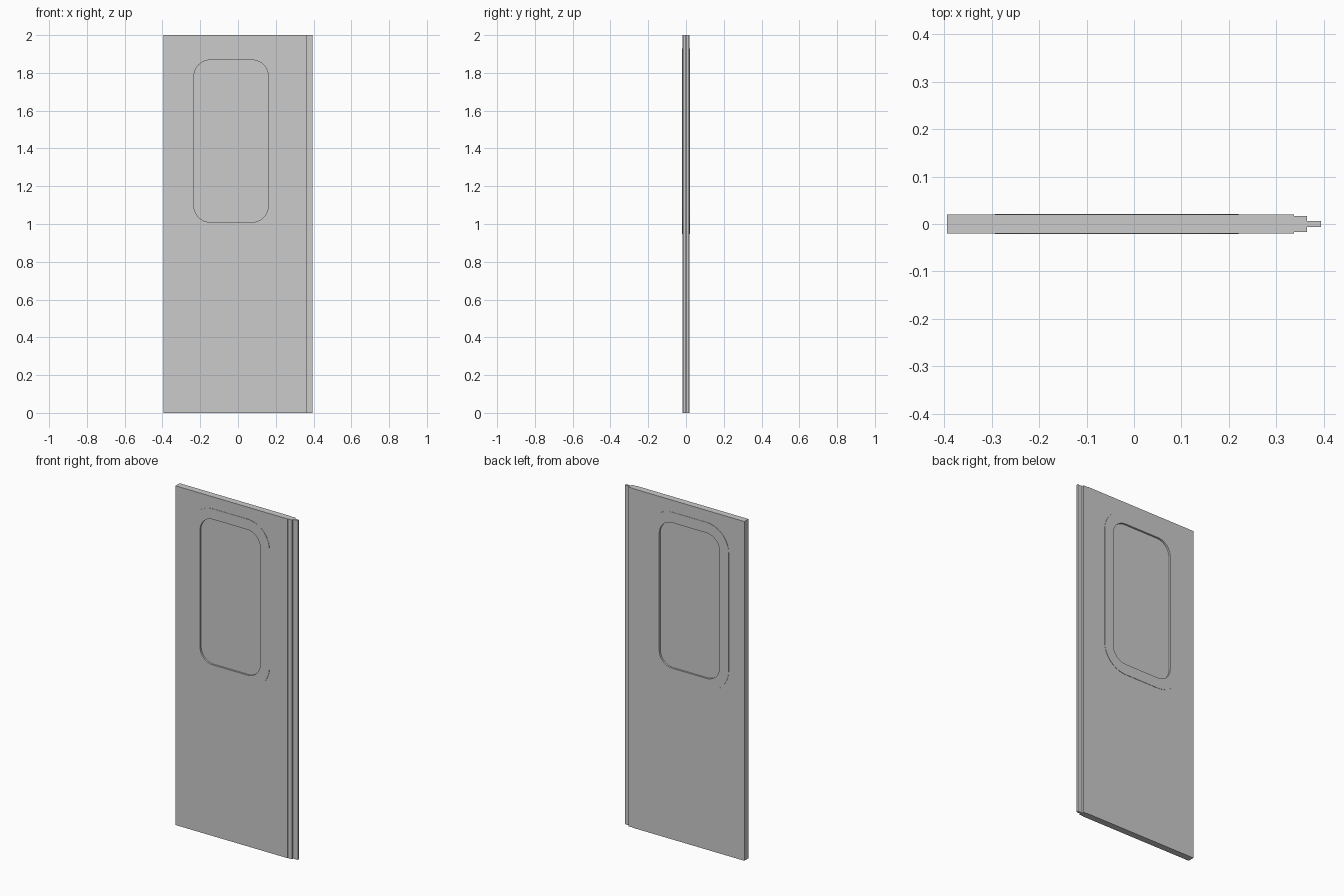
import bpy, math

if "Cube" in bpy.data.objects:
    bpy.data.objects.remove(bpy.data.objects["Cube"])

def rounded_rect(x0, x1, z0, z1, r=0.0, steps=10):
    """Outline in the door plane, with optional rounded corners."""
    if r == 0:
        return [(x0, z0), (x1, z0), (x1, z1), (x0, z1)]
    pts = []
    corners = [(x1 - r, z0 + r, -90), (x1 - r, z1 - r, 0),
               (x0 + r, z1 - r, 90), (x0 + r, z0 + r, 180)]
    for cx, cz, start in corners:
        for i in range(steps + 1):
            a = math.radians(start + 90 * i / steps)
            pts.append((cx + r * math.cos(a), cz + r * math.sin(a)))
    return pts

def plate(name, outlines, half_depth):
    """Upright plate centred on y = 0; outlines after the first are holes."""
    curve = bpy.data.curves.new(name, 'CURVE')
    curve.dimensions = '2D'
    curve.fill_mode = 'BOTH'
    curve.extrude = half_depth
    for pts in outlines:
        spline = curve.splines.new('POLY')
        spline.points.add(len(pts) - 1)
        for p, (x, z) in zip(spline.points, pts):
            p.co = (x, z, 0, 1)
        spline.use_cyclic_u = True
    obj = bpy.data.objects.new(name, curve)
    bpy.context.collection.objects.link(obj)
    obj.rotation_euler.x = math.pi / 2
    bpy.ops.object.select_all(action='DESELECT')
    obj.select_set(True)
    bpy.context.view_layer.objects.active = obj
    bpy.ops.object.convert(target='MESH')
    obj = bpy.context.object
    bpy.ops.object.mode_set(mode='EDIT')
    bpy.ops.mesh.select_all(action='SELECT')
    bpy.ops.mesh.remove_doubles(threshold=1e-5)
    bpy.ops.mesh.normals_make_consistent(inside=False)
    bpy.ops.object.mode_set(mode='OBJECT')
    bpy.ops.object.shade_smooth_by_angle(angle=math.radians(30))
    obj.name = name
    return obj

frame_outer = rounded_rect(-0.293, 0.220, 0.947, 1.93, 0.145)
frame_inner = rounded_rect(-0.233, 0.160, 1.01, 1.868, 0.085)

# Main door leaf with window opening
plate("door_panel", [rounded_rect(-0.394, 0.337, 0, 2), frame_outer], 0.0195)
# Raised window frame and recessed pane
plate("window_frame", [frame_outer, frame_inner], 0.0215)
plate("window_pane", [frame_inner], 0.011)
# Stepped closing edge and thin sealing tongue
plate("edge_strip", [rounded_rect(0.337, 0.364, 0, 2)], 0.017)
plate("edge_tongue", [rounded_rect(0.364, 0.394, 0, 2)], 0.006)
